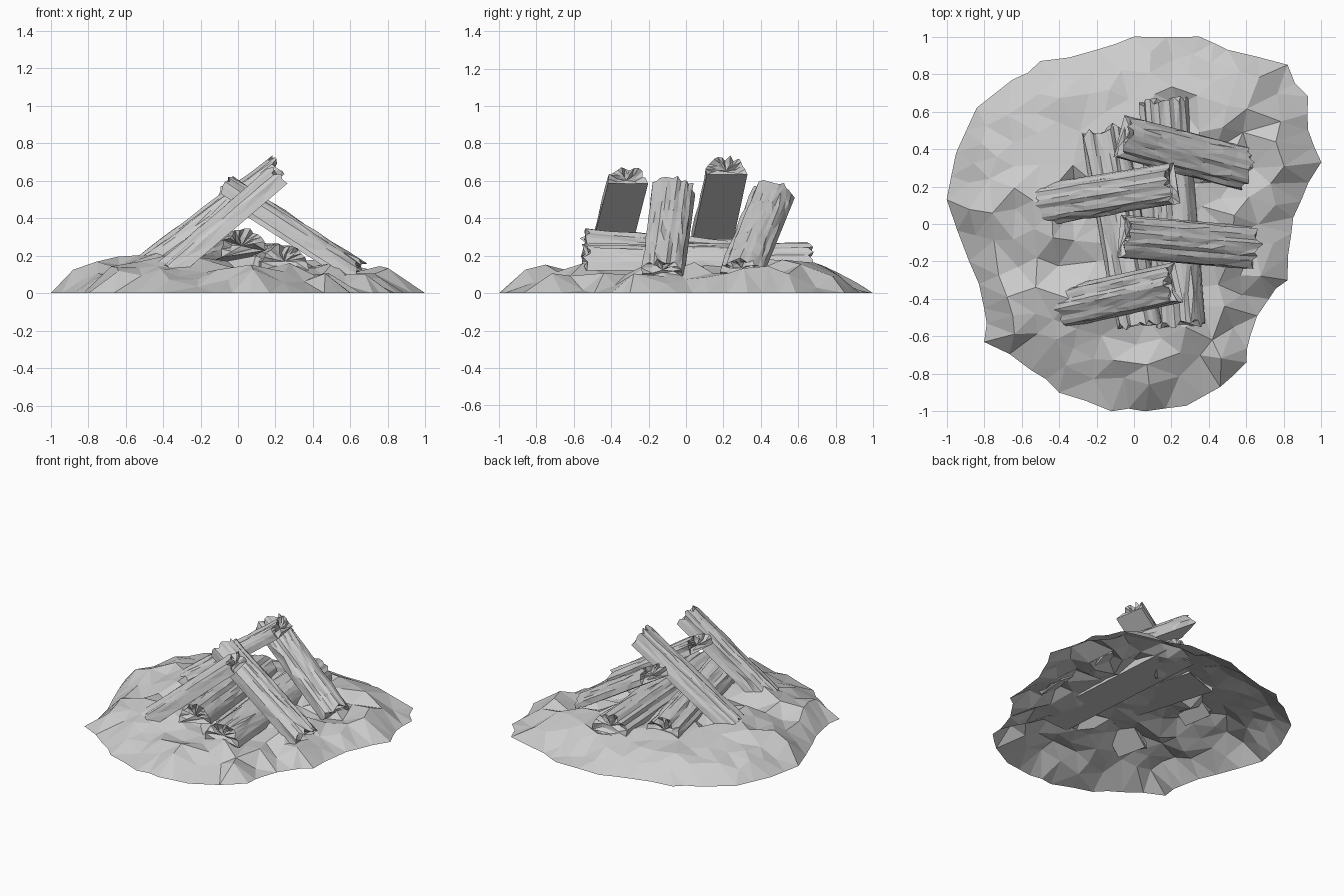
import bpy, bmesh, math, random
from mathutils import Vector
from mathutils.geometry import delaunay_2d_cdt

if "Cube" in bpy.data.objects:
    bpy.data.objects.remove(bpy.data.objects["Cube"], do_unlink=True)
random.seed(4)

grey = bpy.data.materials.new("pale_grey")
grey.use_nodes = True
grey.diffuse_color = (0.6, 0.6, 0.6, 1)
grey.node_tree.nodes["Principled BSDF"].inputs["Base Color"].default_value = grey.diffuse_color


def finish(bm, name):
    mesh = bpy.data.meshes.new(name)
    bm.to_mesh(mesh)
    bm.free()
    mesh.materials.append(grey)
    obj = bpy.data.objects.new(name, mesh)
    bpy.context.scene.collection.objects.link(obj)
    return obj


# Outline of the stony ground
rim = [Vector(p) for p in (
    (1, .33), (.89, .12), (.84, -.05), (.82, -.3), (.72, -.4), (.62, -.6), (.6, -.74),
    (.46, -.87), (.28, -.97), (.06, -1), (-.12, -1), (-.4, -.9), (-.55, -.78), (-.8, -.63),
    (-.8, -.45), (-.88, -.2), (-1, .13), (-.95, .38), (-.84, .62), (-.65, .77), (-.5, .87),
    (-.2, .93), (0, 1), (.35, 1), (.5, .93), (.82, .85), (.93, .68), (.93, .5))]
edge = []
for i, p in enumerate(rim):
    q = rim[(i + 1) % len(rim)]
    edge += [p, (p + q) / 2 * random.uniform(.98, 1.005)]


def rim_distance(p):
    best = 9
    for i, a in enumerate(edge):
        d = edge[(i + 1) % len(edge)] - a
        t = max(0, min(1, (p - a).dot(d) / d.length_squared))
        best = min(best, (p - a - d * t).length)
    return best


def inside(p):
    hit = False
    for i, a in enumerate(edge):
        b = edge[i - 1]
        if (a.y > p.y) != (b.y > p.y) and p.x < (b.x - a.x) * (p.y - a.y) / (b.y - a.y) + a.x:
            hit = not hit
    return hit


def height(p):
    d = rim_distance(p)
    if d < 1e-4:
        return 0
    base = .11 * min(1, d / .17) + .05 * min(1, max(0, d - .17) / .3) - .02 * p.x
    smooth_side = p.y > .3 and p.x < .1 or p.length < .35
    return max(.015, base + random.uniform(-1, 1) * (.018 if smooth_side else .05))


# Ground: scattered points joined into irregular stone facets
points = list(edge)
for _ in range(5000):
    p = Vector((random.uniform(-1, 1), random.uniform(-1, 1)))
    if inside(p) and rim_distance(p) > .05 and all((p - q).length > .1 for q in points):
        points.append(p)
loop = [(i, (i + 1) % len(edge)) for i in range(len(edge))]
flat, _, tris, *_ = delaunay_2d_cdt(points, loop, [list(range(len(edge)))], 1, 1e-5)
bm = bmesh.new()
verts = [bm.verts.new((p.x, p.y, height(p))) for p in flat]
for tri in tris:
    bm.faces.new([verts[i] for i in tri])
bmesh.ops.recalc_face_normals(bm, faces=bm.faces)
if sum(f.normal.z for f in bm.faces) < 0:
    bmesh.ops.reverse_faces(bm, faces=bm.faces)
finish(bm, "stony_ground")


# Split log: flat underside from a to b, rounded bark above, splintered ends
def split_log(name, a, b, width=.23, thick=.11, roll=0):
    a, b = Vector(a), Vector(b)
    along = (b - a).normalized()
    side = along.cross(Vector((0, 0, 1))).normalized()
    up = side.cross(along)
    c, s = math.cos(roll), math.sin(roll)
    side, up = side * c + up * s, up * c - side * s
    arc, rows = 14, 8
    groove = [random.uniform(.9, 1.05) for _ in range(arc + 1)]
    bm = bmesh.new()
    rings = []
    for r in range(rows + 1):
        ring = []
        for k in range(arc + 1):
            ang = math.pi * k / arc
            bark = 1 if k in (0, arc) else groove[k] * random.uniform(.94, 1.04)
            at_end = r in (0, rows)
            slip = 0 if k in (0, arc) else random.uniform(-.025, .025) * (1 if at_end else .8)
            pos = a.lerp(b, r / rows) + along * slip
            pos += side * math.cos(ang) * width / 2 * bark
            pos += up * math.sin(ang) ** .7 * thick * bark
            ring.append(bm.verts.new(pos))
        rings.append(ring)
    for r0, r1 in zip(rings, rings[1:]):
        for k in range(arc):
            quad = [r0[k], r0[k + 1], r1[k + 1], r1[k]]
            turn = random.choice((0, 1))
            quad = quad[turn:] + quad[:turn]
            bm.faces.new(quad[:3])
            bm.faces.new([quad[0], quad[2], quad[3]])
    # Flat split face
    bm.faces.new([ring[0] for ring in rings] + [ring[arc] for ring in reversed(rings)])
    # Jagged end grain
    for ring, end, sign in ((rings[0], a, 1), (rings[-1], b, -1)):
        inner = []
        for v in ring:
            mid = end + up * thick * .35
            p = mid.lerp(v.co, .5) + along * sign * random.uniform(-.01, .04)
            inner.append(bm.verts.new(p))
        n = arc + 1
        for k in range(n):
            j = (k + 1) % n
            bm.faces.new([ring[k], ring[j], inner[j]])
            bm.faces.new([ring[k], inner[j], inner[k]])
        hub = bm.verts.new(end + up * thick * .35 + along * sign * .02)
        for k in range(n):
            bm.faces.new([inner[k], inner[(k + 1) % n], hub])
    bmesh.ops.recalc_face_normals(bm, faces=bm.faces)
    return finish(bm, name)


# Two logs lying on the stones
split_log("lying_log_upper", (.03, -.54, .21), (-.16, .5, .13), .24, .13, .15)
split_log("lying_log_lower", (.25, -.54, .12), (.16, .66, .13), .26, .14)

# Four logs leaning against each other
split_log("leaning_log_front", (-.35, -.44, .08), (.24, -.31, .585), .22)
split_log("leaning_log_front_middle", (.61, -.125, .08), (-.08, -.065, .53))
split_log("leaning_log_back_middle", (-.46, .11, .12), (.23, .22, .635), .22)
split_log("leaning_log_back", (.57, .3, .09), (-.08, .47, .51))
